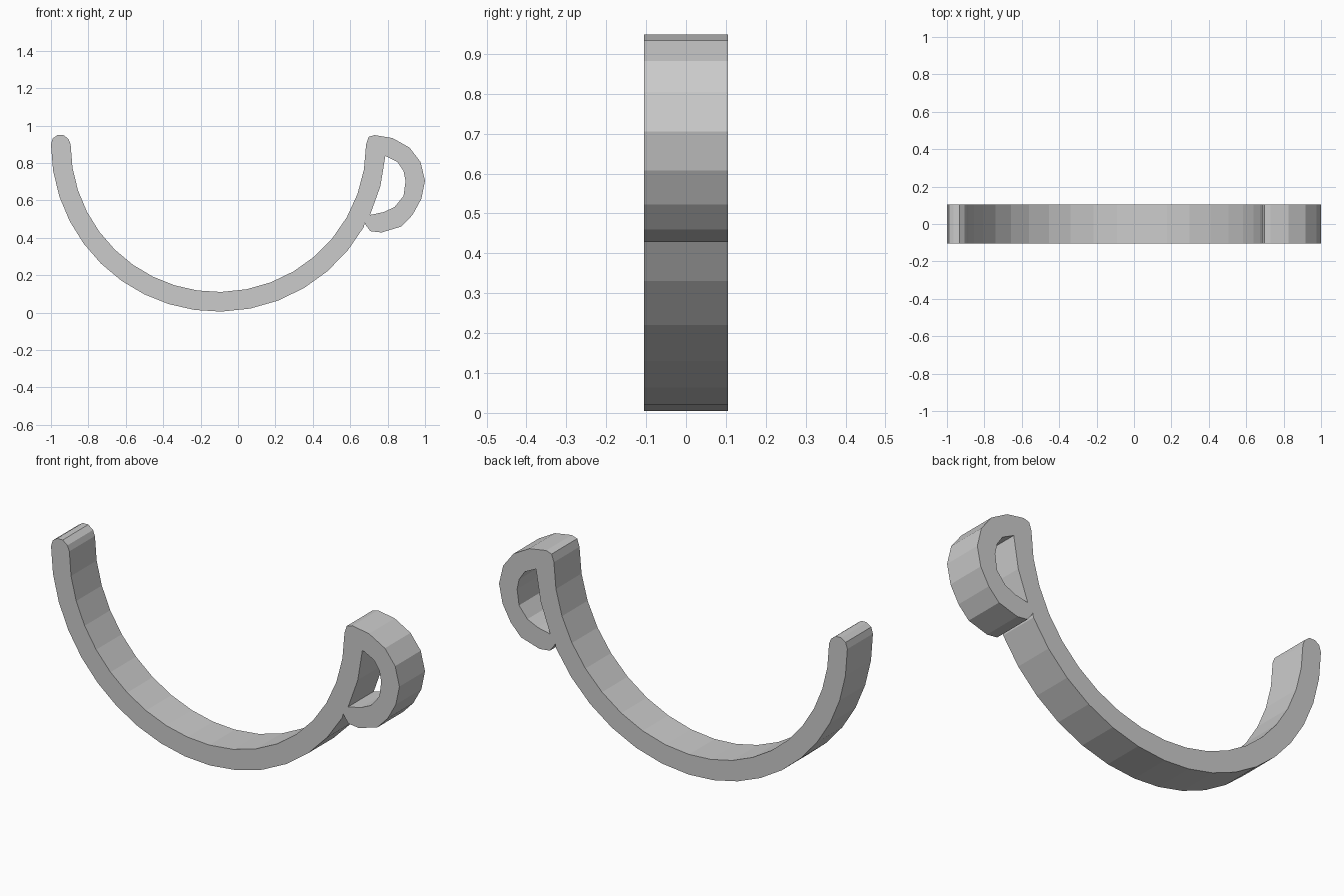
import bpy
import bmesh
from math import cos, sin, radians

cube = bpy.data.objects.get("Cube")
if cube:
    bpy.data.objects.remove(cube, do_unlink=True)

CENTRE_X, CENTRE_Z = -0.105, 0.9
OUTER, INNER = 0.895, 0.79
HALF_WIDTH = 0.105


def arc(radius, start, end, steps):
    """Points along the strap's circle, angles in degrees."""
    angles = [radians(start + (end - start) * i / steps) for i in range(steps + 1)]
    return [(CENTRE_X + radius * cos(a), CENTRE_Z + radius * sin(a)) for a in angles]


def add_loop(curve, points):
    """Add one closed straight-sided outline to a curve."""
    spline = curve.splines.new("POLY")
    spline.points.add(len(points) - 1)
    for point, (x, z) in zip(spline.points, points):
        point.co = (x, z, 0, 1)
    spline.use_cyclic_u = True


# Inner side of the strap, from the left tip to the right tip
inner_side = arc(INNER, 180, 271, 10) + arc(INNER, 271, 360, 9)[1:]

# Rounded fold at the top and the outside of the hook down to its end
hook_outside = [
    (0.698, 0.939), (0.73, 0.949), (0.826, 0.933), (0.917, 0.882),
    (0.976, 0.805), (1.0, 0.705), (0.98, 0.607), (0.933, 0.522),
    (0.874, 0.46), (0.767, 0.428), (0.708, 0.435), (0.684, 0.466),
    (0.677, 0.479),
]

# Outer side of the strap, back to the rounded left tip
outer_side = arc(OUTER, 330.4, 271, 6) + arc(OUTER, 271, 180, 10)[1:]
left_tip = [(-0.99, 0.932), (-0.965, 0.949), (-0.933, 0.949), (-0.906, 0.928)]

# Opening enclosed by the strap and the hook
opening = arc(OUTER, 335, 356, 2) + [
    (0.853, 0.805), (0.885, 0.757), (0.896, 0.703),
    (0.885, 0.623), (0.837, 0.564), (0.778, 0.537),
]

# Filled profile, extruded across the width of the strap
curve = bpy.data.curves.new("hooked_strap", "CURVE")
curve.dimensions = "2D"
curve.fill_mode = "BOTH"
curve.extrude = HALF_WIDTH
add_loop(curve, inner_side + hook_outside + outer_side + left_tip)
add_loop(curve, opening)

strap = bpy.data.objects.new("hooked_strap", curve)
bpy.context.collection.objects.link(strap)
bpy.ops.object.select_all(action="DESELECT")
bpy.context.view_layer.objects.active = strap
strap.select_set(True)
bpy.ops.object.convert(target="MESH")
strap = bpy.context.object
strap.name = "hooked_strap"

# Stand the profile upright and weld it into one closed solid
bm = bmesh.new()
bm.from_mesh(strap.data)
for v in bm.verts:
    v.co = (v.co.x, -v.co.z, v.co.y)
bmesh.ops.remove_doubles(bm, verts=bm.verts, dist=0.0005)
bmesh.ops.recalc_face_normals(bm, faces=bm.faces)
for f in bm.faces:
    f.smooth = False
bm.to_mesh(strap.data)
bm.free()

# Plain grey finish
grey = bpy.data.materials.new("light_grey")
grey.use_nodes = True
colour = (0.6, 0.6, 0.6, 1)
grey.diffuse_color = colour
grey.node_tree.nodes["Principled BSDF"].inputs["Base Color"].default_value = colour
strap.data.materials.clear()
strap.data.materials.append(grey)
